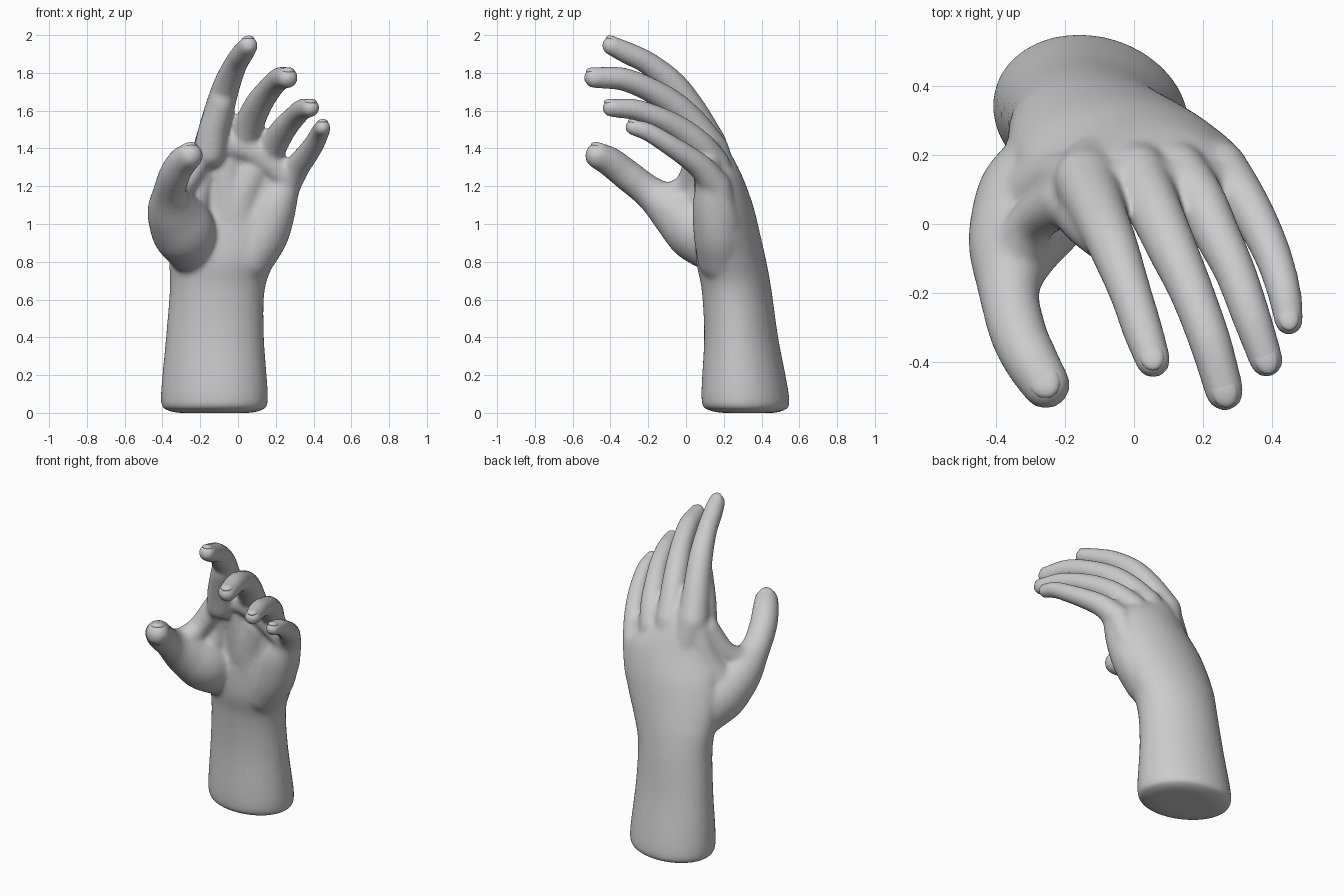
import bpy, bmesh, math
from mathutils import Vector, Matrix

if "Cube" in bpy.data.objects:
    bpy.data.objects.remove(bpy.data.objects["Cube"])

grey = bpy.data.materials.new("plain grey")
grey.use_nodes = True
grey.diffuse_color = (0.6, 0.6, 0.6, 1)
grey.node_tree.nodes["Principled BSDF"].inputs["Base Color"].default_value = (0.6, 0.6, 0.6, 1)

SIDES = 32


def spline(points, steps=6):
    """Smooth curve through the points; every component is interpolated."""
    p = [Vector(q) for q in points]
    p = [2 * p[0] - p[1]] + p + [2 * p[-1] - p[-2]]
    out = []
    for i in range(1, len(p) - 2):
        a, b, c, d = p[i - 1:i + 3]
        for k in range(steps):
            t = k / steps
            out.append(0.5 * (2 * b + (c - a) * t + (2 * a - 5 * b + 4 * c - d) * t**2
                              + (3 * b - a - 3 * c + d) * t**3))
    return out + [p[-2]]


def loft(bm, rings):
    """Skin a list of rings and close both ends."""
    loops = [[bm.verts.new(co) for co in ring] for ring in rings]
    for lo, hi in zip(loops, loops[1:]):
        for i in range(SIDES):
            j = (i + 1) % SIDES
            bm.faces.new((lo[i], lo[j], hi[j], hi[i]))
    bm.faces.new(loops[0][::-1])
    bm.faces.new(loops[-1])


def limb(bm, points):
    """Round tube through (x, y, z, radius) points with domed ends."""
    path = spline(points)
    centres = [q.to_3d() for q in path]
    rings = []
    for i, q in enumerate(path):
        ahead = centres[min(i + 1, len(path) - 1)] - centres[max(i - 1, 0)]
        side = ahead.cross(Vector((0, 0, 1))).normalized()
        up = side.cross(ahead).normalized()
        angles = [math.tau * k / SIDES for k in range(SIDES)]
        rings.append([centres[i] + q.w * (math.cos(a) * side + math.sin(a) * up) for a in angles])
    loft(bm, rings)
    for q in (path[0], path[-1]):
        bmesh.ops.create_uvsphere(bm, u_segments=24, v_segments=16, radius=q.w,
                                  matrix=Matrix.Translation(q.to_3d()))


def make_object(name, bm):
    bmesh.ops.recalc_face_normals(bm, faces=bm.faces)
    mesh = bpy.data.meshes.new(name)
    bm.to_mesh(mesh)
    bm.free()
    mesh.materials.append(grey)
    obj = bpy.data.objects.new(name, mesh)
    bpy.context.collection.objects.link(obj)
    mesh.shade_smooth()
    return obj


# Forearm and palm: z, centre x, centre y, half width, half depth
arm_sections = [
    (0.00, -0.125, 0.33, 0.19, 0.14), (0.015, -0.125, 0.32, 0.25, 0.197),
    (0.07, -0.125, 0.315, 0.284, 0.232), (0.40, -0.122, 0.292, 0.26, 0.195),
    (0.65, -0.11, 0.268, 0.252, 0.184), (0.80, -0.085, 0.24, 0.28, 0.185),
    (0.95, -0.05, 0.222, 0.315, 0.17), (1.10, -0.015, 0.21, 0.322, 0.145),
    (1.25, 0.01, 0.185, 0.29, 0.115), (1.36, -0.03, 0.16, 0.20, 0.085),
    (1.43, -0.05, 0.14, 0.12, 0.06)]

# Digits from knuckle to tip: x, y, z, radius
fingers = {
    "index": [(-0.14, 0.125, 1.42, 0.093), (-0.10, 0.03, 1.60, 0.08), (-0.058, -0.07, 1.74, 0.072),
              (-0.01, -0.20, 1.85, 0.062), (0.026, -0.31, 1.905, 0.059), (0.055, -0.395, 1.945, 0.052)],
    "middle": [(0.01, 0.14, 1.39, 0.09), (0.06, 0.04, 1.53, 0.079), (0.11, -0.07, 1.635, 0.073),
               (0.168, -0.20, 1.715, 0.065), (0.22, -0.34, 1.768, 0.062), (0.262, -0.485, 1.775, 0.057)],
    "ring": [(0.13, 0.15, 1.32, 0.083), (0.19, 0.07, 1.42, 0.075), (0.24, -0.03, 1.50, 0.068),
             (0.293, -0.14, 1.56, 0.061), (0.34, -0.27, 1.605, 0.057), (0.383, -0.395, 1.615, 0.05)],
    "little": [(0.25, 0.16, 1.20, 0.08), (0.312, 0.08, 1.30, 0.068), (0.362, -0.005, 1.365, 0.061),
               (0.405, -0.10, 1.427, 0.055), (0.435, -0.20, 1.487, 0.05), (0.448, -0.28, 1.512, 0.044)]}
thumb = [(-0.23, 0.20, 0.83, 0.125), (-0.285, 0.07, 0.96, 0.17), (-0.345, -0.06, 1.07, 0.138),
         (-0.362, -0.19, 1.165, 0.09), (-0.335, -0.315, 1.262, 0.083), (-0.295, -0.40, 1.328, 0.079),
         (-0.255, -0.465, 1.362, 0.071)]

bm = bmesh.new()
rings = []
for z, cx, cy, rx, ry in spline(arm_sections):
    # The forearm is an oblique oval; the palm arches across its width
    rise = min(max((z - 0.8) / 0.4, 0), 1)
    ring = []
    for k in range(SIDES):
        c, s = math.cos(math.tau * k / SIDES), math.sin(math.tau * k / SIDES)
        ring.append((cx + rx * c, cy + ry * (s - 0.12 * (1 - rise) * c) - 0.055 * rise * c * c,
                     max(z, 0)))
    rings.append(ring)
loft(bm, rings)

# Fingers, each with its hand bone running down into the palm
for points in fingers.values():
    x, y, z, r = points[0]
    limb(bm, points)
    limb(bm, [(0.5 * x - 0.03, y + 0.10, 0.95, 0.09), (0.8 * x, y + 0.045, z - 0.18, r), points[0]])
limb(bm, thumb)
# Pads below the fingers and on the index finger's root
limb(bm, [(-0.13, 0.10, 1.43, 0.085), (0.03, 0.10, 1.41, 0.085), (0.15, 0.105, 1.34, 0.08),
          (0.26, 0.115, 1.24, 0.072)])
limb(bm, [(-0.15, 0.04, 1.38, 0.085), (-0.13, 0.01, 1.50, 0.08), (-0.085, -0.04, 1.65, 0.069)])
# Heel and hollow of the palm
limb(bm, [(0.06, 0.19, 0.82, 0.13), (0.14, 0.17, 0.95, 0.13), (0.20, 0.145, 1.10, 0.112),
          (0.25, 0.13, 1.21, 0.08)])
limb(bm, [(0.0, 0.19, 0.88, 0.135), (0.0, 0.165, 1.08, 0.12), (0.07, 0.14, 1.27, 0.10)])
limb(bm, [(-0.04, 0.17, 1.05, 0.12), (-0.07, 0.14, 1.33, 0.10)])
# Skin between thumb and index finger
limb(bm, [(-0.345, -0.09, 1.13, 0.085), (-0.29, 0.01, 1.21, 0.068), (-0.20, 0.07, 1.36, 0.075)])
limb(bm, [(-0.28, 0.08, 1.05, 0.12), (-0.22, 0.12, 1.20, 0.092), (-0.16, 0.12, 1.38, 0.085)])
hand = make_object("hand", bm)

# Merge the parts into one soft skin
remesh = hand.modifiers.new("merge", "REMESH")
remesh.mode = "VOXEL"
remesh.voxel_size = 0.011
remesh.use_smooth_shade = True
soften = hand.modifiers.new("soften", "SMOOTH")
soften.factor = 0.5
soften.iterations = 20

# Nails: thin domed plates on the back of each tip
for name, points in {**fingers, "thumb": thumb}.items():
    tip, before = Vector(points[-1]), Vector(points[-2])
    r = tip.w
    ahead = (tip - before).to_3d().normalized()
    side = ahead.cross(Vector((0, 0, 1))).normalized()
    up = side.cross(ahead).normalized()
    frame = Matrix((side, ahead, up)).transposed().to_4x4()
    place = Matrix.Translation(tip.to_3d() + up * r * 0.58 - ahead * r * 0.1)
    bm = bmesh.new()
    bmesh.ops.create_uvsphere(bm, u_segments=24, v_segments=12, radius=r,
                              matrix=place @ frame @ Matrix.Diagonal((0.7, 0.95, 0.38, 1)))
    make_object(name + "_nail", bm)
